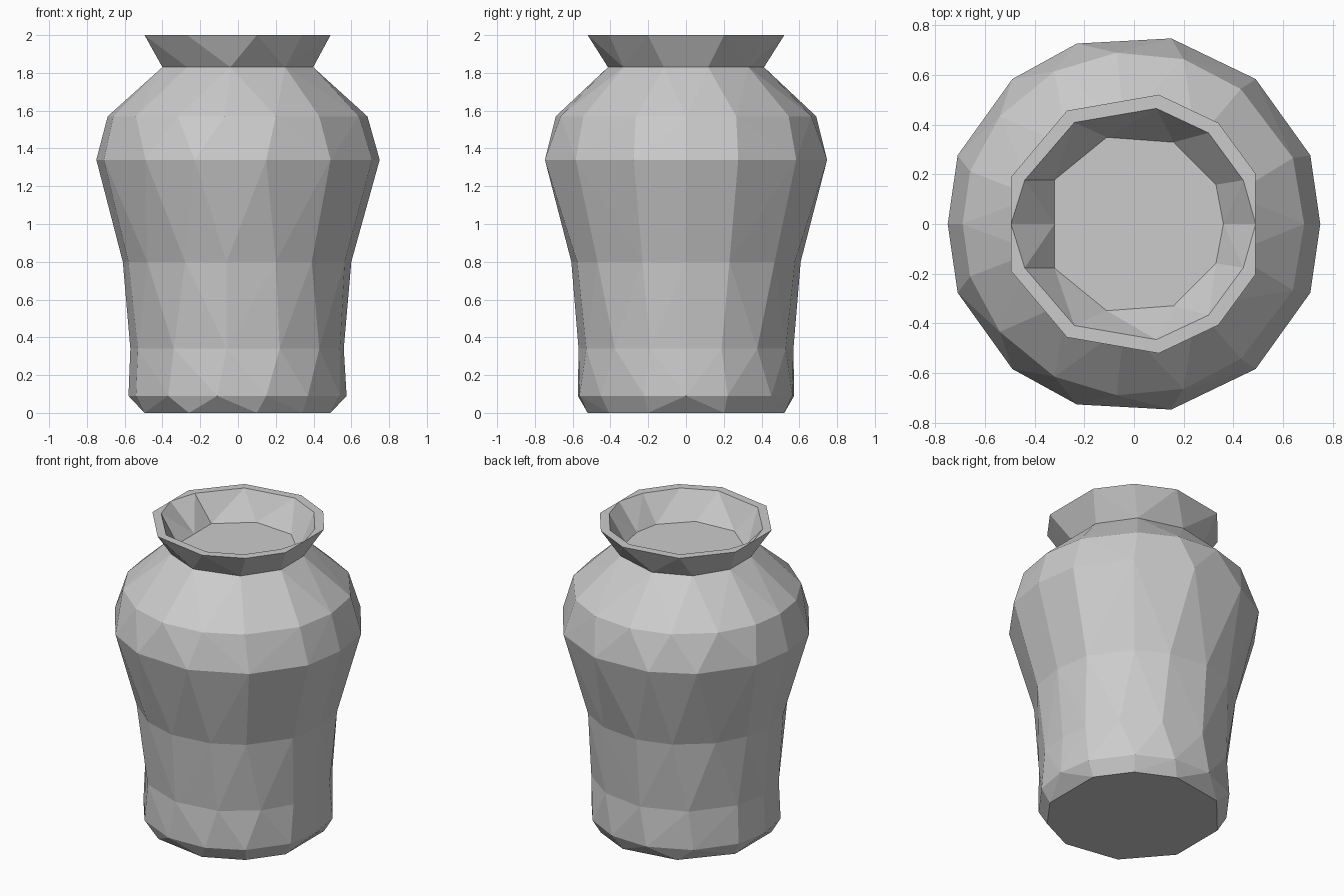
import bpy, bmesh, math

if "Cube" in bpy.data.objects:
    bpy.data.objects.remove(bpy.data.objects["Cube"])

# Profile rings: height, radius, x positions around half the vase.
# The first and last position of each ring lie on the y = 0 mirror plane.
RINGS = [
    (0.0, 0.53, [0.49, 0.49, 0.34, 0.10, -0.26, -0.495, -0.495]),          # foot
    (0.09, 0.583, [0.575, 0.54, 0.37, 0.15, -0.11, -0.37, -0.54, -0.58]),  # foot bevel
    (0.34, 0.572, [0.56, 0.54, 0.43, 0.22, -0.06, -0.34, -0.53, -0.57]),   # waist
    (0.80, 0.61, [0.60, 0.565, 0.39, 0.20, -0.06, -0.28, -0.48, -0.58, -0.61]),
    (1.34, 0.762, [0.75, 0.71, 0.49, 0.15, -0.23, -0.49, -0.71, -0.75]),   # belly
    (1.57, 0.693, [0.685, 0.64, 0.43, 0.20, -0.07, -0.32, -0.54, -0.66, -0.69]),
    (1.83, 0.415, [0.398, 0.398, 0.25, -0.04, -0.27, -0.40, -0.40]),       # neck
    (2.0, 0.53, [0.49, 0.49, 0.34, 0.10, -0.27, -0.495, -0.495]),          # outer lip
    (2.0, 0.474, [0.49, 0.44, 0.30, 0.09, -0.24, -0.44, -0.495]),          # inner lip
    (1.83, 0.366, [0.36, 0.33, 0.16, -0.11, -0.32, -0.32]),                # inside floor
]


def half_ring(bm, z, r, xs):
    ring = []
    for i, x in enumerate(xs):
        on_plane = i in (0, len(xs) - 1)
        y = 0.0 if on_plane else math.sqrt(max(r * r - x * x, 0))
        ring.append(bm.verts.new((x, y, z)))
    return ring


def stitch(bm, a, b):
    """Join two half rings with triangles along the shorter diagonals."""
    i = j = 0
    while i < len(a) - 1 or j < len(b) - 1:
        da = (a[i + 1].co - b[j].co).length if i < len(a) - 1 else 99
        db = (b[j + 1].co - a[i].co).length if j < len(b) - 1 else 99
        if da <= db:
            bm.faces.new((a[i], a[i + 1], b[j]))
            i += 1
        else:
            bm.faces.new((a[i], b[j + 1], b[j]))
            j += 1


# Vase half: stitched rings, closed base and recessed floor
bm = bmesh.new()
rings = [half_ring(bm, *r) for r in RINGS]
for lower, upper in zip(rings, rings[1:]):
    stitch(bm, lower, upper)
bm.faces.new(list(reversed(rings[0])))
bm.faces.new(rings[-1])

# Mirror to the front half
geom = bm.verts[:] + bm.edges[:] + bm.faces[:]
bmesh.ops.mirror(bm, geom=geom, axis='Y', merge_dist=0.0001)
bmesh.ops.remove_doubles(bm, verts=bm.verts[:], dist=0.0001)
bmesh.ops.recalc_face_normals(bm, faces=bm.faces[:])
bmesh.ops.dissolve_limit(bm, angle_limit=math.radians(0.5),
                         verts=bm.verts[:], edges=bm.edges[:])

mesh = bpy.data.meshes.new("vase")
bm.to_mesh(mesh)
bm.free()
vase = bpy.data.objects.new("vase", mesh)
bpy.context.collection.objects.link(vase)
